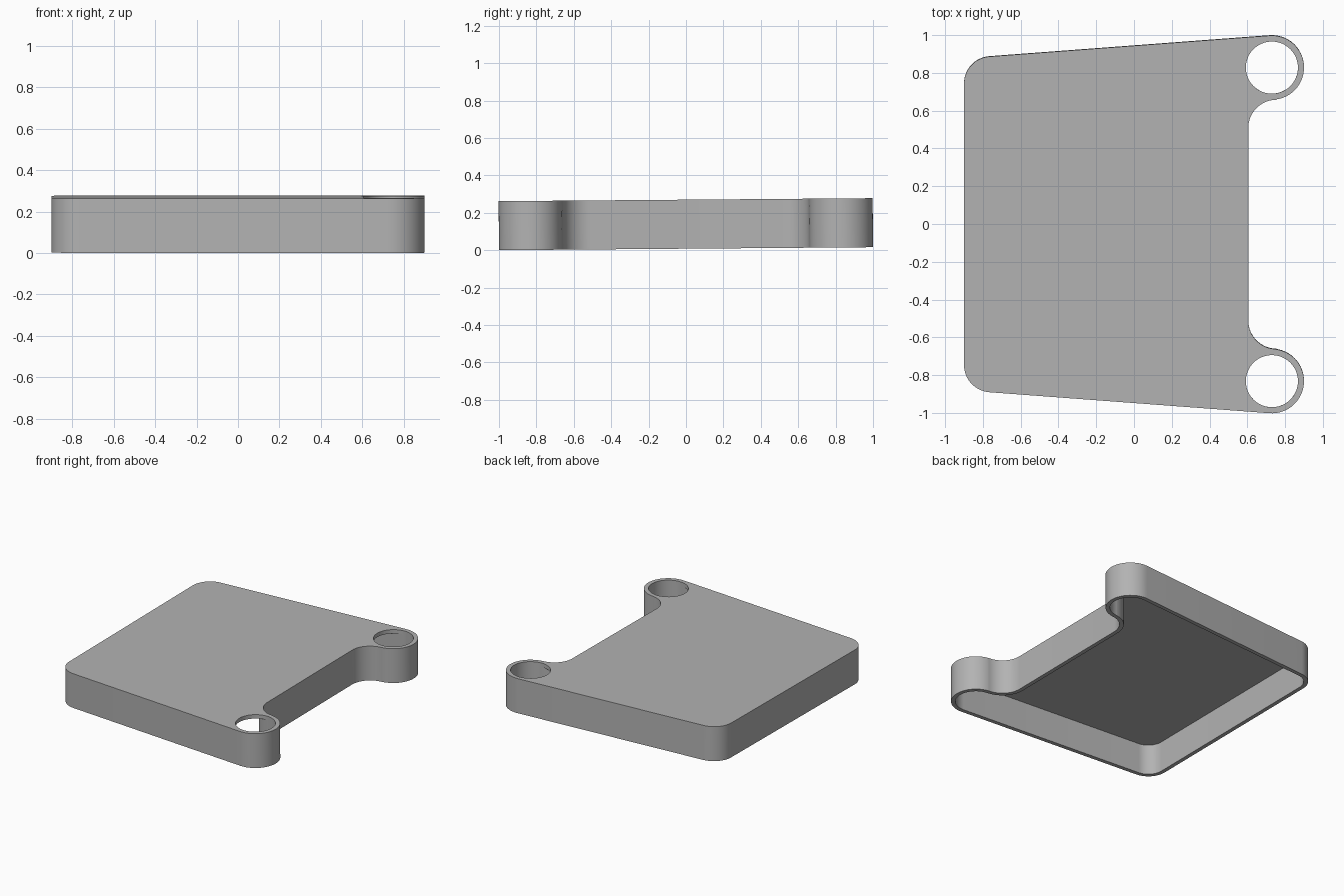
import bpy, bmesh, math
from mathutils import Matrix

cube = bpy.data.objects.get("Cube")
if cube:
    bpy.data.objects.remove(cube)

HEIGHT, WALL, TILT = 0.262, 0.03, 0.008
BOSS_X, BOSS_Y, BOSS_R = 0.73, 0.83, 0.17
EDGE_ANGLE = 94.2   # direction of the tapered side's normal


def arc(cx, cy, r, start, end, steps=16):
    angles = [math.radians(start + (end - start) * i / steps) for i in range(steps + 1)]
    return [(cx + r * math.cos(a), cy + r * math.sin(a)) for a in angles]


def outline(inset):
    """Rounded cover outline, mirrored front to back, moved inward by inset."""
    half = arc(-0.755, 0.744, 0.145 - inset, 180, EDGE_ANGLE)
    half += arc(BOSS_X, BOSS_Y, BOSS_R - inset, EDGE_ANGLE, -90, 32)
    half += arc(0.755, 0.51, 0.15 + inset, 90, 180)
    return half + [(x, -y) for x, y in reversed(half)]


def hole(side):
    return arc(BOSS_X, side * BOSS_Y, 0.138, 0, 360, 48)[:-1]


bm = bmesh.new()


def ring(points, z):
    verts = [bm.verts.new((x, y, z)) for x, y in points]
    return [bm.edges.new((v, verts[(i + 1) % len(verts)])) for i, v in enumerate(verts)]


def wall(low, high):
    for a, b in zip(low, high):
        bm.faces.new((a.verts[0], a.verts[1], b.verts[1], b.verts[0]))


def fill(*rings):
    bmesh.ops.triangle_fill(bm, edges=[e for r in rings for e in r], use_beauty=True)


# Outer skirt, inner skirt and the two hole edges
ceiling = HEIGHT - WALL
outer_low, outer_high = ring(outline(0), 0), ring(outline(0), HEIGHT)
inner_low, inner_high = ring(outline(WALL), 0), ring(outline(WALL), ceiling)
holes_low = [ring(hole(s), ceiling) for s in (-1, 1)]
holes_high = [ring(hole(s), HEIGHT) for s in (-1, 1)]

# Top plate, its underside and the open bottom rim
fill(outer_high, *holes_high)
fill(inner_high, *holes_low)
fill(outer_low, inner_low)
wall(outer_low, outer_high)
wall(inner_low, inner_high)
for low, high in zip(holes_low, holes_high):
    wall(low, high)

bmesh.ops.recalc_face_normals(bm, faces=bm.faces[:])
bm.transform(Matrix.Translation((0, 0, TILT)) @ Matrix.Rotation(TILT, 4, 'X'))

mesh = bpy.data.meshes.new("cover")
bm.to_mesh(mesh)
bm.free()
cover = bpy.data.objects.new("cover", mesh)
bpy.context.collection.objects.link(cover)

# Plain grey finish
grey = bpy.data.materials.new("grey")
grey.use_nodes = True
colour = (0.45, 0.45, 0.45, 1)
grey.diffuse_color = colour
grey.node_tree.nodes["Principled BSDF"].inputs["Base Color"].default_value = colour
mesh.materials.append(grey)

bpy.ops.object.select_all(action='DESELECT')
cover.select_set(True)
bpy.context.view_layer.objects.active = cover
bpy.ops.object.shade_smooth_by_angle(angle=math.radians(30))
